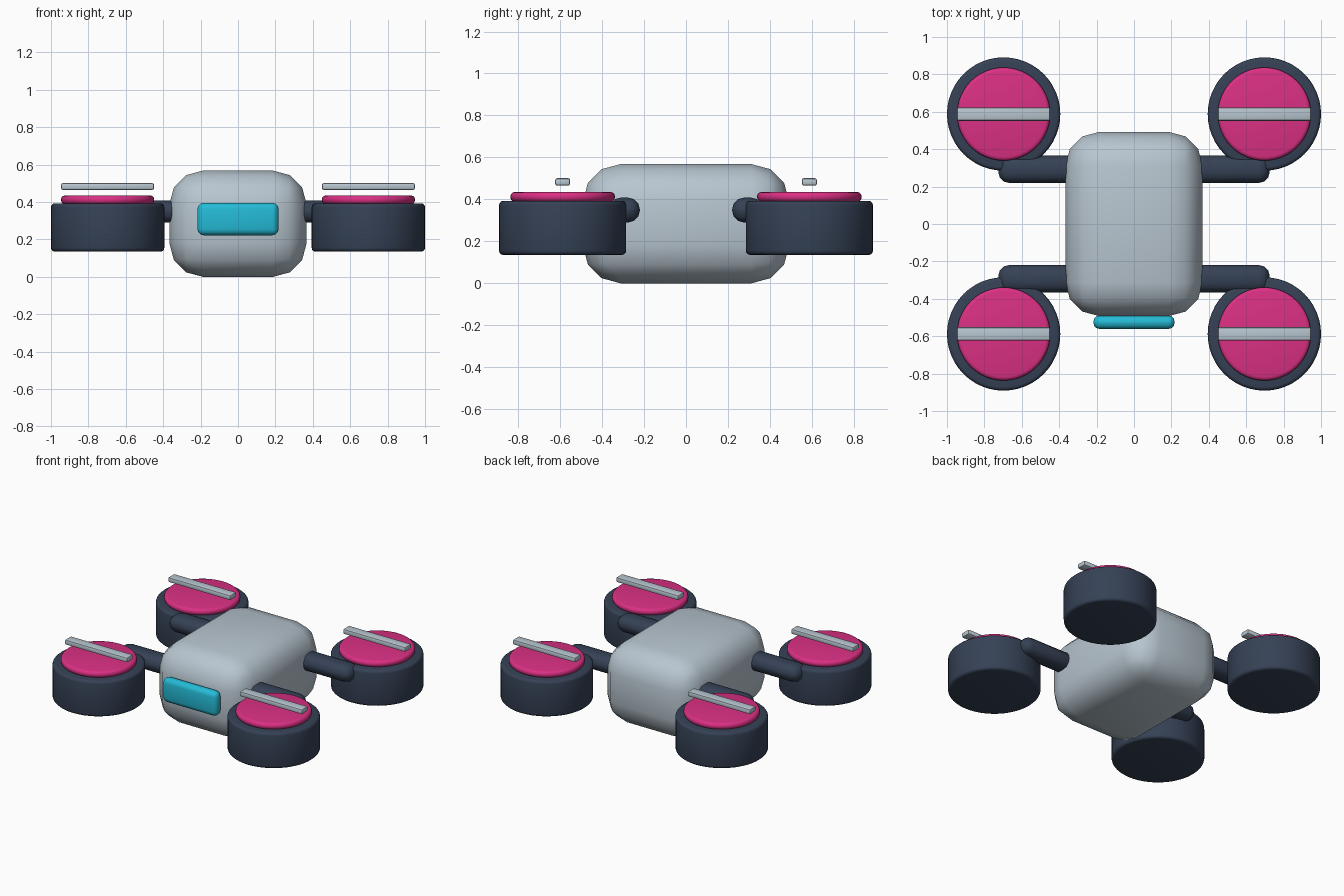
import bpy, math

if "Cube" in bpy.data.objects:
    bpy.data.objects.remove(bpy.data.objects["Cube"])


def material(name, rgb):
    """Flat material from 0-255 sRGB values."""
    mat = bpy.data.materials.new(name)
    mat.diffuse_color = [((c / 255 + 0.055) / 1.055) ** 2.4 for c in rgb] + [1]
    mat.use_nodes = True
    mat.node_tree.nodes["Principled BSDF"].inputs["Base Color"].default_value = mat.diffuse_color
    return mat


GREY = material("pale_grey", (184, 198, 208))
SLATE = material("dark_slate", (53, 65, 85))
PINK = material("magenta", (219, 48, 132))
CYAN = material("cyan", (36, 187, 214))


def finish(name, mat, bevel, segments):
    ob = bpy.context.object
    ob.name = name
    ob.data.materials.append(mat)
    mod = ob.modifiers.new("rounded_edges", 'BEVEL')
    mod.width = bevel
    mod.segments = segments
    mod.limit_method = 'ANGLE'
    mod.angle_limit = math.radians(40)
    bpy.ops.object.modifier_apply(modifier=mod.name)
    bpy.ops.object.shade_smooth_by_angle(angle=math.radians(40))
    return ob


def box(name, centre, size, mat, bevel, segments=3):
    bpy.ops.mesh.primitive_cube_add(size=1, location=centre)
    bpy.context.object.scale = size
    bpy.ops.object.transform_apply(location=False, rotation=False, scale=True)
    return finish(name, mat, bevel, segments)


def disc(name, x, y, z0, z1, radius, mat, bevel):
    bpy.ops.mesh.primitive_cylinder_add(vertices=48, radius=radius, depth=z1 - z0,
                                        location=(x, y, (z0 + z1) / 2))
    return finish(name, mat, bevel, 3)


# Central body and front visor
box("body", (0, 0, 0.284), (0.734, 0.984, 0.568), GREY, 0.18)
box("visor", (0, -0.525, 0.309), (0.434, 0.072, 0.174), CYAN, 0.033)

# Four arms, each carrying a rotor pod, cap and blade
for sx, side in ((-1, "left"), (1, "right")):
    for sy, end in ((-1, "front"), (1, "back")):
        tag = f"{end}_{side}"
        x, y = sx * 0.697, sy * 0.588
        box("arm_" + tag, (sx * 0.465, sy * 0.293, 0.349), (0.52, 0.146, 0.118), SLATE, 0.055)
        disc("rotor_pod_" + tag, x, y, 0.135, 0.393, 0.303, SLATE, 0.02)
        disc("rotor_cap_" + tag, x, y, 0.389, 0.435, 0.249, PINK, 0.02)
        box("blade_" + tag, (x, y, 0.483), (0.498, 0.072, 0.036), GREY, 0.01, 2)
